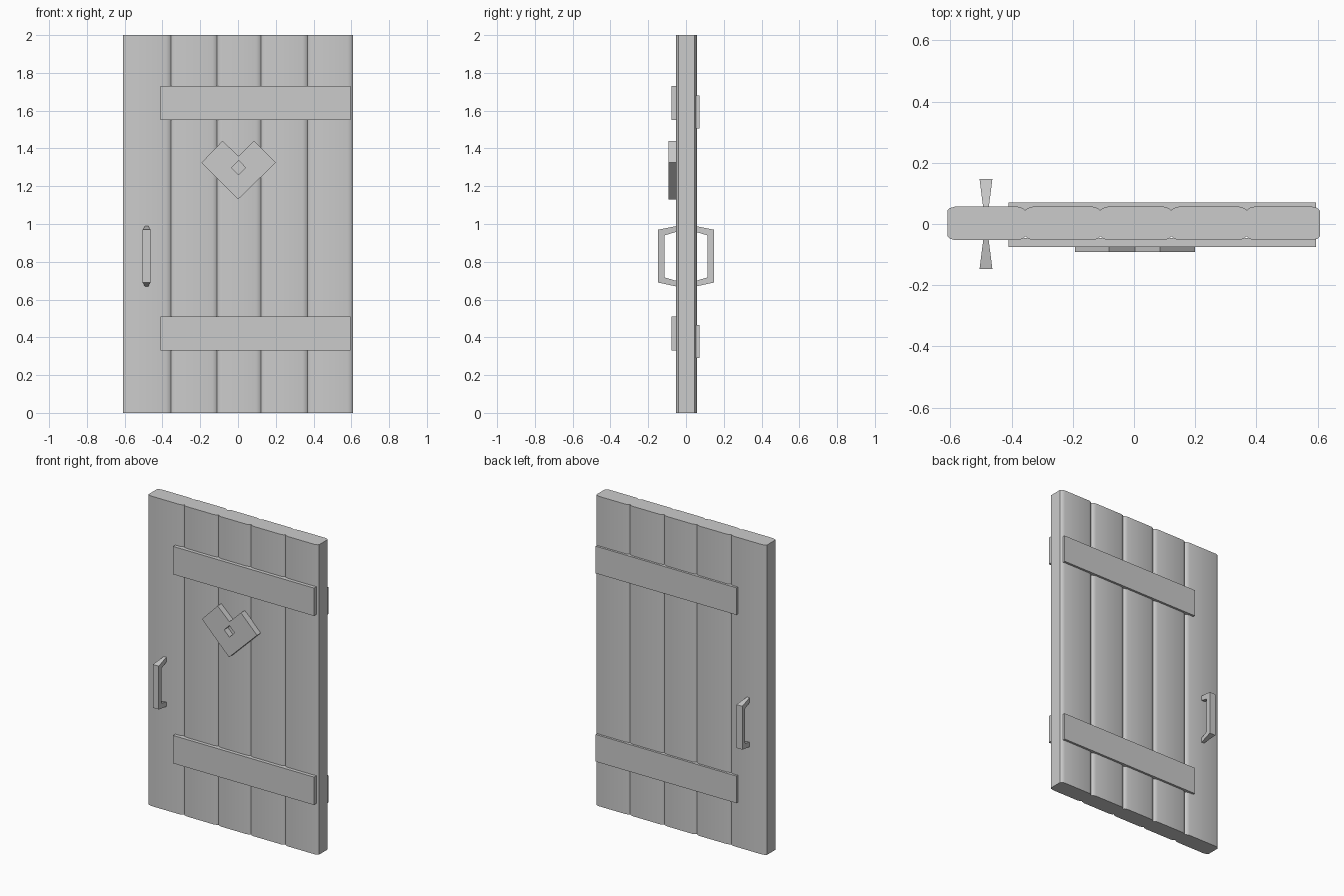
import bpy, bmesh
from mathutils import Vector

if "Cube" in bpy.data.objects:
    bpy.data.objects.remove(bpy.data.objects["Cube"])

gray = bpy.data.materials.new("plain_gray")
gray.diffuse_color = (0.6, 0.6, 0.6, 1)
gray.use_nodes = True
gray.node_tree.nodes["Principled BSDF"].inputs["Base Color"].default_value = gray.diffuse_color


def make(name, bm, smooth=False):
    bmesh.ops.recalc_face_normals(bm, faces=bm.faces)
    me = bpy.data.meshes.new(name)
    bm.to_mesh(me)
    bm.free()
    me.materials.append(gray)
    ob = bpy.data.objects.new(name, me)
    bpy.context.collection.objects.link(ob)
    if smooth:
        bpy.ops.object.select_all(action='DESELECT')
        ob.select_set(True)
        bpy.context.view_layer.objects.active = ob
        bpy.ops.object.shade_smooth_by_angle(angle=0.7)
    return ob


def loft(name, rings, closed_ends=True, smooth=False):
    """Skin equal-length rings of points."""
    bm = bmesh.new()
    vs = [[bm.verts.new(p) for p in r] for r in rings]
    n = len(vs[0])
    for a, b in zip(vs, vs[1:]):
        for i in range(n):
            j = (i + 1) % n
            bm.faces.new((a[i], a[j], b[j], b[i]))
    if closed_ends:
        bm.faces.new(vs[0])
        bm.faces.new(vs[-1])
    return make(name, bm, smooth)


def box(name, x0, x1, y0, y1, z0, z1):
    ring = lambda z: [(x0, y0, z), (x1, y0, z), (x1, y1, z), (x0, y1, z)]
    return loft(name, [ring(z0), ring(z1)])


# planks with eased long edges
seams = [-0.61, -0.355, -0.11, 0.122, 0.368, 0.608]
F, B = -0.053, 0.057
for k, (x0, x1) in enumerate(zip(seams, seams[1:])):
    half = [(x0, F + 0.013), (x0 + 0.008, F + 0.005), (x0 + 0.026, F),
            (x1 - 0.026, F), (x1 - 0.008, F + 0.005), (x1, F + 0.013)]
    prof = half + [(x, F + B - y) for x, y in reversed(half)]
    loft(f"plank_{k + 1}", [[(x, y, z) for x, y in prof] for z in (0, 2)],
         smooth=True)

# cross battens on both faces
for label, zf, zb in (("lower", 0.33, 0.29), ("upper", 1.55, 1.505)):
    box(f"front_batten_{label}", -0.41, 0.595, -0.076, -0.045, zf, zf + 0.18)
    box(f"back_batten_{label}", -0.41, 0.595, 0.045, 0.071, zb, zb + 0.175)

# heart ornament with a diamond hole: outer and inner loops of six points
outer = [(0.0, 1.13), (0.2, 1.325), (0.085, 1.44), (0.003, 1.36),
         (-0.082, 1.44), (-0.193, 1.325)]
inner = [(0.003, 1.26), (0.04, 1.298), (0.022, 1.317), (0.003, 1.336),
         (-0.016, 1.317), (-0.034, 1.298)]
at = lambda pts, y: [(x, y, z) for x, z in pts]
loft("heart_ornament", [at(outer, -0.05), at(outer, -0.092), at(inner, -0.092),
                        at(inner, -0.05), at(outer, -0.05)], closed_ends=False)

# handles, slimmer towards the door
path = [((0.045, 0.99), (0.045, 0.96)), ((0.147, 0.97), (0.113, 0.94)),
        ((0.147, 0.69), (0.113, 0.717)), ((0.045, 0.668), (0.045, 0.697))]
for name, s in (("front_handle", -1), ("back_handle", 1)):
    rings = []
    for (yo, zo), (yi, zi) in path:
        wo, wi = (0.008 + 0.013 * (y - 0.045) / 0.102 for y in (yo, yi))
        rings.append([(-0.484 - wo, s * yo, zo), (-0.484 + wo, s * yo, zo),
                      (-0.484 + wi, s * yi, zi), (-0.484 - wi, s * yi, zi)])
    loft(name, rings)
